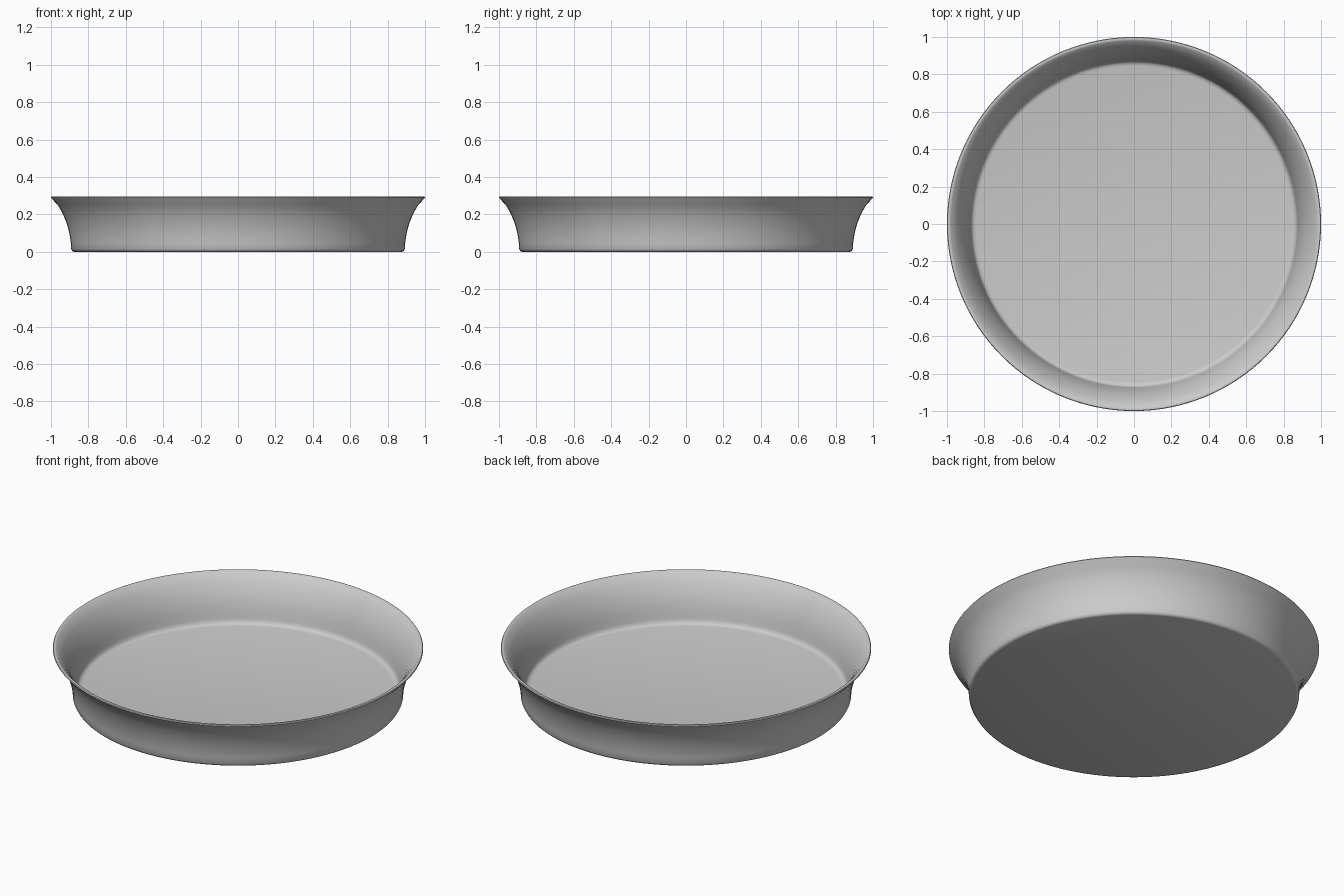
import bpy
import bmesh
import math
from mathutils import Vector

cube = bpy.data.objects.get("Cube")
if cube:
    bpy.data.objects.remove(cube, do_unlink=True)

SEGMENTS = 128

# Single grey finish
grey = bpy.data.materials.new("plain_grey")
grey.use_nodes = True
colour = (0.6, 0.6, 0.6, 1)
grey.diffuse_color = colour
grey.node_tree.nodes["Principled BSDF"].inputs["Base Color"].default_value = colour

# Half section: underside, flared outer wall, rounded rim, inner wall, floor
profile = [
    (0, 0), (0.875, 0), (0.886, 0.004), (0.892, 0.015),
    (0.894, 0.05), (0.902, 0.10), (0.915, 0.15), (0.935, 0.20),
    (0.963, 0.25), (0.997, 0.286), (1.0, 0.291), (0.997, 0.296),
    (0.988, 0.297), (0.980, 0.294), (0.945, 0.25), (0.915, 0.20),
    (0.895, 0.15), (0.881, 0.10), (0.874, 0.06), (0.869, 0.042),
    (0.859, 0.033), (0.845, 0.03), (0, 0.03),
]

# Spin the section into a dish
bm = bmesh.new()
verts = [bm.verts.new((r, 0, z)) for r, z in profile]
edges = [bm.edges.new(pair) for pair in zip(verts, verts[1:])]
bmesh.ops.spin(bm, geom=verts + edges, cent=Vector(), axis=Vector((0, 0, 1)),
               angle=math.tau, steps=SEGMENTS)
bmesh.ops.remove_doubles(bm, verts=bm.verts, dist=0.0005)
bmesh.ops.recalc_face_normals(bm, faces=bm.faces)
mesh = bpy.data.meshes.new("round_dish")
bm.to_mesh(mesh)
bm.free()
mesh.materials.append(grey)

dish = bpy.data.objects.new("round_dish", mesh)
bpy.context.collection.objects.link(dish)
bpy.context.view_layer.objects.active = dish
dish.select_set(True)
bpy.ops.object.shade_smooth_by_angle(angle=math.radians(50))
